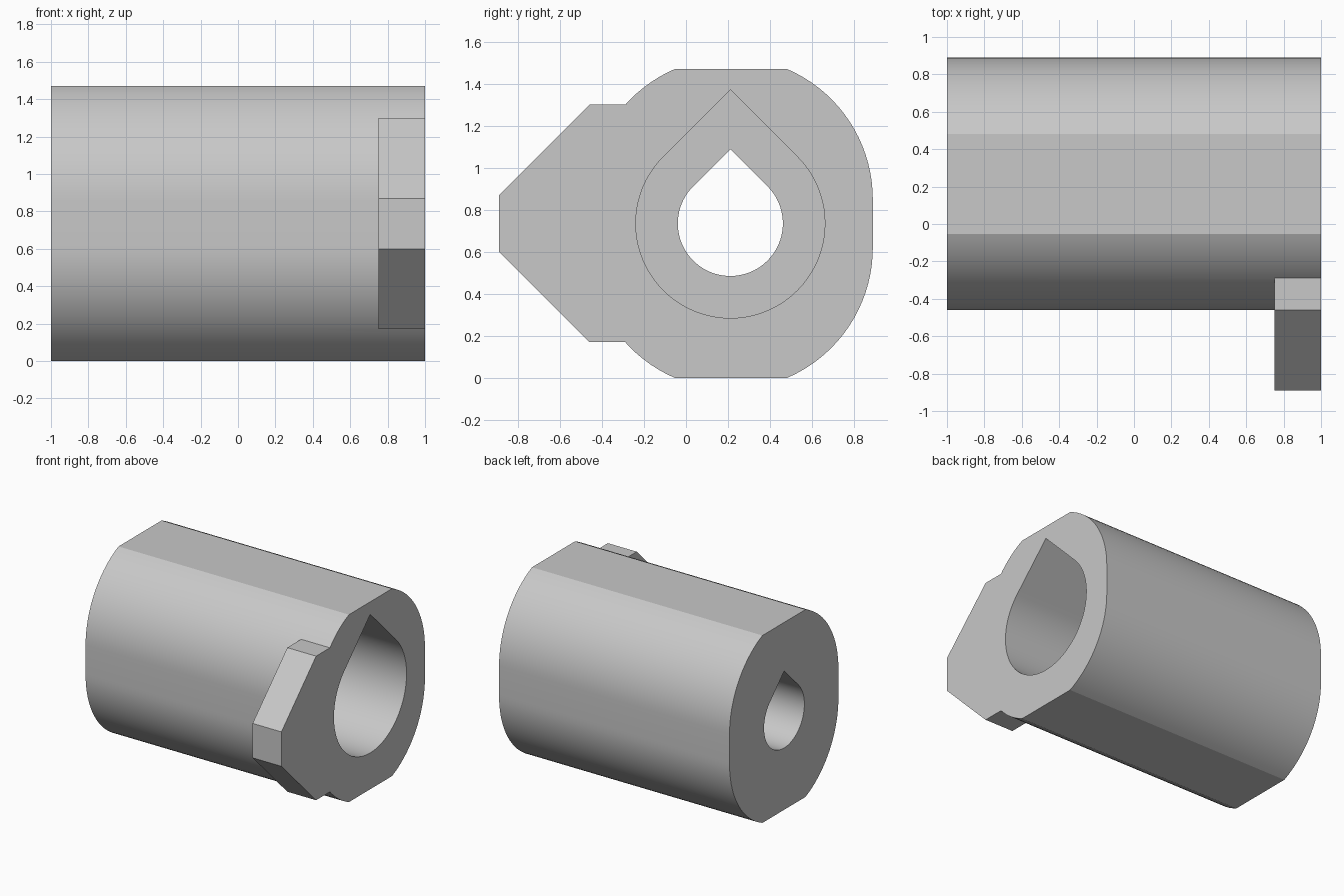
import bpy
import bmesh
from math import sin, cos, asin, sqrt, radians, degrees

CY = 0.214       # axis of the sleeve
CZ = 0.735
HALF_H = 0.735   # half height between the flats
RADIUS = 0.675
OFFSET = 0.115   # arc centres sit above and below the axis

old = bpy.data.objects.get("Cube")
if old:
    bpy.data.objects.remove(old, do_unlink=True)

grey = bpy.data.materials.new("light grey")
grey.use_nodes = True
colour = (0.58, 0.58, 0.58, 1)
grey.diffuse_color = colour
grey.node_tree.nodes["Principled BSDF"].inputs["Base Color"].default_value = colour


def arc(cy, cz, r, start, end, steps):
    angles = [radians(start + (end - start) * i / steps) for i in range(steps + 1)]
    return [(cy + r * cos(a), cz + r * sin(a)) for a in angles]


def prism(name, profile, x0, x1):
    """Extrude a closed (y, z) profile along x."""
    bm = bmesh.new()
    face = bm.faces.new([bm.verts.new((x0, y, z)) for y, z in profile])
    side = bmesh.ops.extrude_face_region(bm, geom=[face])
    verts = [v for v in side["geom"] if isinstance(v, bmesh.types.BMVert)]
    bmesh.ops.translate(bm, verts=verts, vec=(x1 - x0, 0, 0))
    bmesh.ops.recalc_face_normals(bm, faces=bm.faces)
    mesh = bpy.data.meshes.new(name)
    bm.to_mesh(mesh)
    bm.free()
    mesh.materials.append(grey)
    obj = bpy.data.objects.new(name, mesh)
    bpy.context.collection.objects.link(obj)
    return obj


def combine(target, tool, operation):
    """Apply a boolean and discard the tool."""
    tool.hide_render = True
    mod = target.modifiers.new(operation, "BOOLEAN")
    mod.operation = operation
    mod.solver = "EXACT"
    mod.object = tool
    bpy.context.view_layer.update()
    graph = bpy.context.evaluated_depsgraph_get()
    mesh = bpy.data.meshes.new_from_object(target.evaluated_get(graph))
    target.modifiers.clear()
    target.data = mesh
    bpy.data.objects.remove(tool, do_unlink=True)


def teardrop(r):
    return arc(CY - 0.003, CZ, r, 135, 405, 60) + [(CY - 0.003, CZ + r * sqrt(2))]


# Sleeve: rounded sides, flat top and bottom
sweep = degrees(asin((HALF_H - OFFSET) / RADIUS))
top, bottom = CZ + OFFSET, CZ - OFFSET
outline = (arc(CY, top, RADIUS, 0, sweep, 18)
           + arc(CY, top, RADIUS, 180 - sweep, 180, 18)
           + arc(CY, bottom, RADIUS, 180, 180 + sweep, 18)
           + arc(CY, bottom, RADIUS, 360 - sweep, 360, 18))
sleeve = prism("sleeve", outline, -1, 1)

# Chamfered tab at one end
half_tab = [(0.0, 0.565), (-0.46, 0.565), (-0.89, 0.135)]
tab = ([(y, CZ + h) for y, h in half_tab]
       + [(y, CZ - h) for y, h in reversed(half_tab)])
combine(sleeve, prism("tab", tab, 0.75, 1), "UNION")

# Teardrop through hole and wider counterbore
combine(sleeve, prism("through_hole", teardrop(0.25), -1.2, 1.2), "DIFFERENCE")
combine(sleeve, prism("counterbore", teardrop(0.45), -0.5, 1.2), "DIFFERENCE")

bpy.ops.object.select_all(action="DESELECT")
sleeve.select_set(True)
bpy.context.view_layer.objects.active = sleeve
bpy.ops.object.shade_smooth_by_angle(angle=radians(20))
